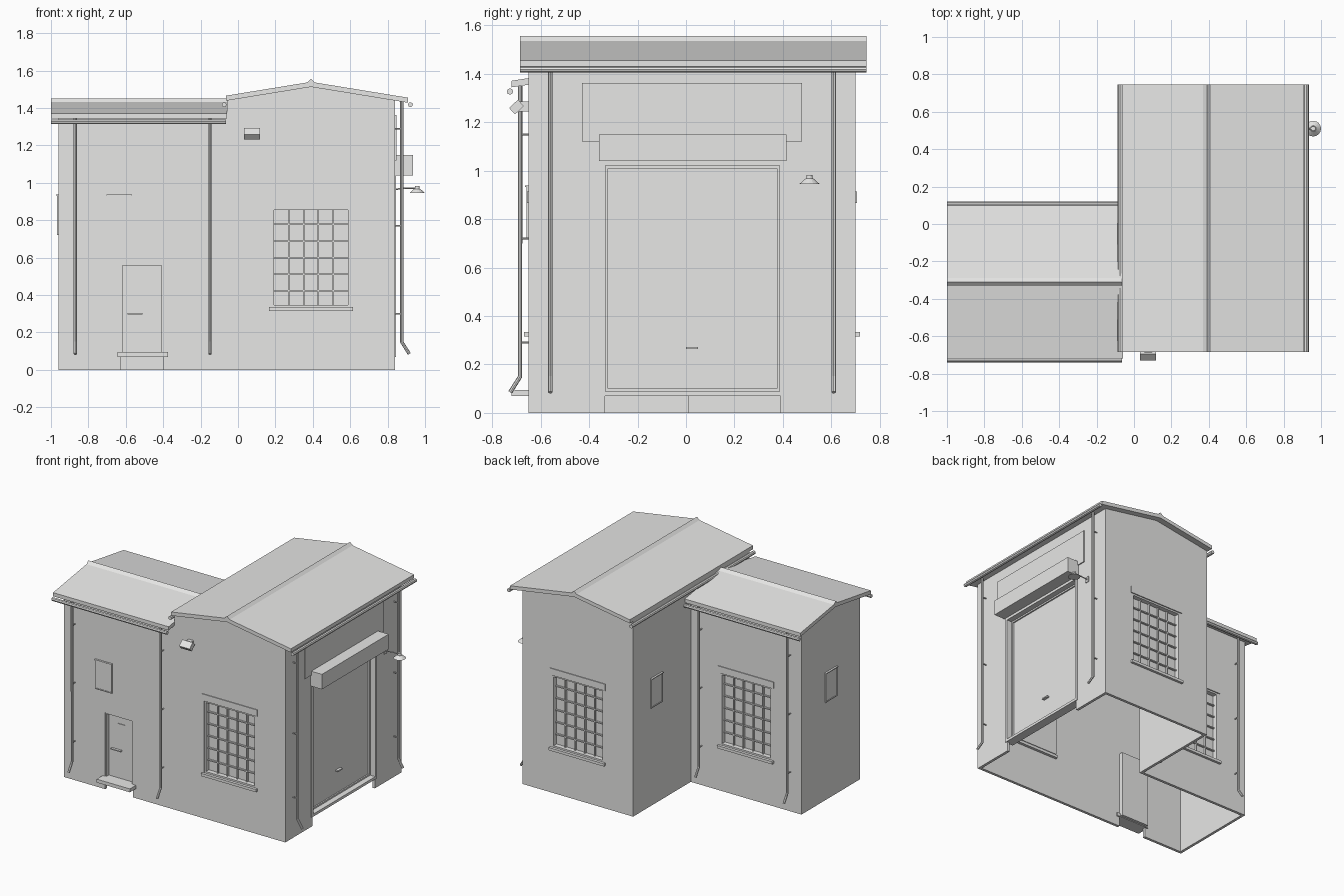
import bpy, bmesh
from mathutils import Vector

cube = bpy.data.objects.get("Cube")
if cube:
    bpy.data.objects.remove(cube, do_unlink=True)

grey = bpy.data.materials.new("light grey")
grey.use_nodes = True
grey.diffuse_color = (0.8, 0.8, 0.79, 1)
grey.node_tree.nodes["Principled BSDF"].inputs["Base Color"].default_value = (0.8, 0.8, 0.79, 1)


def add(name, bm):
    bmesh.ops.recalc_face_normals(bm, faces=bm.faces)
    mesh = bpy.data.meshes.new(name)
    bm.to_mesh(mesh)
    bm.free()
    mesh.materials.append(grey)
    ob = bpy.data.objects.new(name, mesh)
    bpy.context.collection.objects.link(ob)
    return ob


def box(name, x, y, z):
    bm = bmesh.new()
    bmesh.ops.create_cube(bm, size=1)
    for v in bm.verts:
        v.co = [a[0] + (c + 0.5) * (a[1] - a[0]) for a, c in zip((x, y, z), v.co)]
    return add(name, bm)


def prism(name, axis, profile, start, end):
    """Extrude a profile of (across, z) points along x or y."""
    bm = bmesh.new()
    place = (lambda u, z, d: (d, u, z)) if axis == "x" else (lambda u, z, d: (u, d, z))
    face = bm.faces.new([bm.verts.new(place(u, z, start)) for u, z in profile])
    moved = bmesh.ops.extrude_face_region(bm, geom=[face])["geom"]
    for v in moved:
        if isinstance(v, bmesh.types.BMVert):
            v.co += Vector(place(0, 0, end - start))
    return add(name, bm)


def tube(name, points, radius):
    curve = bpy.data.curves.new(name, "CURVE")
    curve.dimensions = "3D"
    curve.bevel_depth, curve.bevel_resolution, curve.use_fill_caps = radius, 2, True
    line = curve.splines.new("POLY")
    line.points.add(len(points) - 1)
    for p, co in zip(line.points, points):
        p.co = (*co, 1)
    curve.materials.append(grey)
    ob = bpy.data.objects.new(name, curve)
    bpy.context.collection.objects.link(ob)
    bpy.ops.object.select_all(action="DESELECT")
    ob.select_set(True)
    bpy.context.view_layer.objects.active = ob
    bpy.ops.object.convert(target="MESH")
    bpy.ops.object.shade_smooth_by_angle()


# Wall faces: axis they look along, position, outward sign
FRONT, HALL_BACK, ANNEX_BACK = ("y", -0.65, -1), ("y", 0.70, 1), ("y", 0.03, 1)
EAST, HALL_WEST, ANNEX_WEST = ("x", 0.84, 1), ("x", -0.06, -1), ("x", -0.96, -1)


def on_wall(name, wall, u, z, d):
    """Box on a wall; d is the range of distance outward from it."""
    axis, pos, sign = wall
    depth = sorted(pos + sign * k for k in d)
    return box(name, depth, u, z) if axis == "x" else box(name, u, depth, z)


def ring(name, wall, u, z, t, d):
    for side, (a, b) in (("left", (u[0], u[0] + t)), ("right", (u[1] - t, u[1]))):
        on_wall(f"{name}_{side}", wall, (a, b), z, d)
    inner = (u[0] + t, u[1] - t)
    on_wall(name + "_bottom", wall, inner, (z[0], z[0] + t), d)
    on_wall(name + "_top", wall, inner, (z[1] - t, z[1]), d)


def boolean(target, cutter, operation):
    mod = target.modifiers.new("cut", "BOOLEAN")
    mod.operation, mod.solver, mod.object = operation, "EXACT", cutter
    bpy.context.view_layer.objects.active = target
    bpy.ops.object.modifier_apply(modifier=mod.name)
    bpy.data.objects.remove(cutter, do_unlink=True)


# Roof measurements
HALL_RIDGE, HALL_SLOPE, HALL_TOP = 0.39, 0.163, 1.54
ANNEX_RIDGE, ANNEX_SLOPE, ANNEX_TOP = -0.31, 0.155, 1.435
THICK = 0.027


def gable(ridge, top, slope, low, high, floor):
    return [(low, floor), (high, floor), (high, top - slope * (high - ridge)),
            (ridge, top), (low, top - slope * (ridge - low))]


# Walls: one hollow L-shaped shell with open bottom
walls = prism("walls", "y", gable(HALL_RIDGE, HALL_TOP - 0.02, HALL_SLOPE, -0.06, 0.84, 0), -0.65, 0.70)
boolean(walls, prism("annex_mass", "x", gable(ANNEX_RIDGE, ANNEX_TOP - 0.02, ANNEX_SLOPE,
                                              -0.65, 0.03, 0), -0.96, 0.1), "UNION")
boolean(walls, box("hall_room", (-0.04, 0.82), (-0.63, 0.68), (-0.1, 1.41)), "DIFFERENCE")
boolean(walls, box("annex_room", (-0.94, 0.1), (-0.63, 0.01), (-0.1, 1.33)), "DIFFERENCE")

# Windows with five by six panes
WZ = (0.335, 0.866)
for name, wall, mid in (("front_window", FRONT, 0.39), ("hall_back_window", HALL_BACK, 0.39),
                        ("annex_back_window", ANNEX_BACK, -0.51)):
    u = (mid - 0.21, mid + 0.21)
    wide = (mid - 0.225, mid + 0.225)
    boolean(walls, on_wall("opening", wall, u, WZ, (-0.1, 0.05)), "DIFFERENCE")
    ring(name + "_frame", wall, u, WZ, 0.012, (-0.045, -0.002))
    on_wall(name + "_glass", wall, u, WZ, (-0.045, -0.037))
    for i in range(1, 5):
        c = u[0] + 0.012 + i * 0.396 / 5
        on_wall(f"{name}_upright_{i}", wall, (c - 0.004, c + 0.004), WZ, (-0.04, -0.022))
    for i in range(1, 6):
        c = WZ[0] + i * (WZ[1] - WZ[0]) / 6
        on_wall(f"{name}_bar_{i}", wall, u, (c - 0.004, c + 0.004), (-0.04, -0.024))
    on_wall(name + "_sill", wall, wide, (0.315, 0.335), (-0.04, 0.018))
    on_wall(name + "_lintel", wall, wide, (0.866, 0.915), (-0.01, 0.006))

# Entrance door and step
boolean(walls, on_wall("opening", FRONT, (-0.625, -0.4), (-0.1, 0.565), (-0.1, 0.05)), "DIFFERENCE")
ring("door_frame", FRONT, (-0.625, -0.4), (0.075, 0.565), 0.008, (-0.05, -0.002))
on_wall("door", FRONT, (-0.625, -0.4), (0.075, 0.565), (-0.05, -0.03))
on_wall("door_handle", FRONT, (-0.59, -0.51), (0.297, 0.305), (-0.03, -0.012))
on_wall("door_slot", FRONT, (-0.54, -0.48), (0.49, 0.496), (-0.03, -0.026))
on_wall("door_step", FRONT, (-0.645, -0.375), (0.07, 0.095), (-0.03, 0.07))

# Large east door, its canopy box and the board above
boolean(walls, on_wall("opening", EAST, (-0.335, 0.39), (-0.1, 1.03), (-0.1, 0.05)), "DIFFERENCE")
ring("gate_frame", EAST, (-0.352, 0.406), (0.07, 1.04), 0.019, (-0.06, 0.006))
on_wall("gate", EAST, (-0.34, 0.395), (0.075, 1.035), (-0.06, -0.045))
ring("gate_edge", EAST, (-0.334, 0.388), (0.088, 1.022), 0.012, (-0.05, -0.035))
on_wall("gate_handle", EAST, (0, 0.05), (0.263, 0.273), (-0.045, -0.025))
on_wall("gate_canopy", EAST, (-0.36, 0.415), (1.04, 1.15), (-0.01, 0.095))
on_wall("upper_board", EAST, (-0.43, 0.48), (1.12, 1.362), (-0.01, 0.008))

# Framed notice panels
for name, wall, mid in (("front_panel", FRONT, -0.635), ("hall_west_panel", HALL_WEST, 0.43),
                        ("annex_west_panel", ANNEX_WEST, ANNEX_RIDGE)):
    u = (mid - 0.068, mid + 0.068)
    on_wall(name, wall, u, (0.72, 0.932), (-0.005, 0.004))
    ring(name + "_rim", wall, u, (0.72, 0.932), 0.007, (-0.005, 0.008))
    on_wall(name + "_cap", wall, u, (0.932, 0.938), (-0.005, 0.014))


# Roofs with raised ridge caps
def roof(name, axis, ridge, top, slope, low, high, start, end):
    upper = [(low, top - slope * (ridge - low)), (ridge, top), (high, top - slope * (high - ridge))]
    lower = [(u, z - THICK) for u, z in reversed(upper)]
    prism(name + "_roof", axis, upper + lower, start, end)
    base = top - 0.015
    prism(name + "_ridge_cap", axis, [(ridge - 0.034, base), (ridge, top + 0.016), (ridge + 0.034, base)],
          start, end)


roof("hall", "y", HALL_RIDGE, HALL_TOP, HALL_SLOPE, -0.065, 0.91, -0.685, 0.745)
roof("annex", "x", ANNEX_RIDGE, ANNEX_TOP, ANNEX_SLOPE, -0.72, 0.10, -1.0, -0.06)

# Gutters
for name, x in (("west", -0.074), ("east", 0.922)):
    tube(f"hall_{name}_gutter", [(x, -0.685, 1.418), (x, 0.745, 1.418)], 0.013)
for name, y in (("front", -0.727), ("back", 0.107)):
    tube(f"annex_{name}_gutter", [(-1.0, y, 1.327), (-0.065, y, 1.327)], 0.013)


# Downpipes with kicked-out feet and wall brackets
def downpipe(name, wall, u, top, brackets):
    axis, pos, sign = wall

    def at(d, z):
        return (pos + sign * d, u, z) if axis == "x" else (u, pos + sign * d, z)
    tube(name, [at(0.035, top), at(0.035, 0.15), at(0.076, 0.085)], 0.009)
    for i, z in enumerate(brackets):
        tube(f"{name}_bracket_{i}", [at(-0.005, z), at(0.035, z)], 0.004)


for i, y in enumerate((-0.56, 0.61)):
    downpipe(f"hall_downpipe_{i}", EAST, y, 1.44, (0.3, 0.77, 1.29))
for i, x in enumerate((-0.87, -0.15)):
    downpipe(f"annex_front_downpipe_{i}", FRONT, x, 1.35, (0.29, 0.72, 1.15))
    downpipe(f"annex_back_downpipe_{i}", ANNEX_BACK, x, 1.35, (0.29, 0.72, 1.15))

# Floodlight on the hall front
flood = box("floodlight", (-0.043, 0.043), (-0.025, 0.025), (-0.018, 0.018))
flood.location, flood.rotation_euler = (0.075, -0.7, 1.263), (0.75, 0, 0)
on_wall("floodlight_bracket", FRONT, (0.055, 0.095), (1.245, 1.285), (-0.005, 0.04))

# Shaded wall lamp beside the large door
LAMP = (0.958, 0.51)
on_wall("lamp_plate", EAST, (0.495, 0.525), (0.945, 0.985), (-0.005, 0.006))
tube("lamp_arm", [(0.835, 0.51, 0.965), (0.9, 0.51, 0.972), (*LAMP, 0.972)], 0.004)
for name, low, high, r1, r2 in (("lamp_shade", 0.945, 0.968, 0.042, 0.016),
                                ("lamp_cap", 0.966, 0.982, 0.014, 0.012)):
    bm = bmesh.new()
    bmesh.ops.create_cone(bm, cap_ends=True, segments=16, radius1=r1, radius2=r2, depth=high - low)
    bmesh.ops.translate(bm, verts=bm.verts, vec=(*LAMP, (low + high) / 2))
    add(name, bm)
